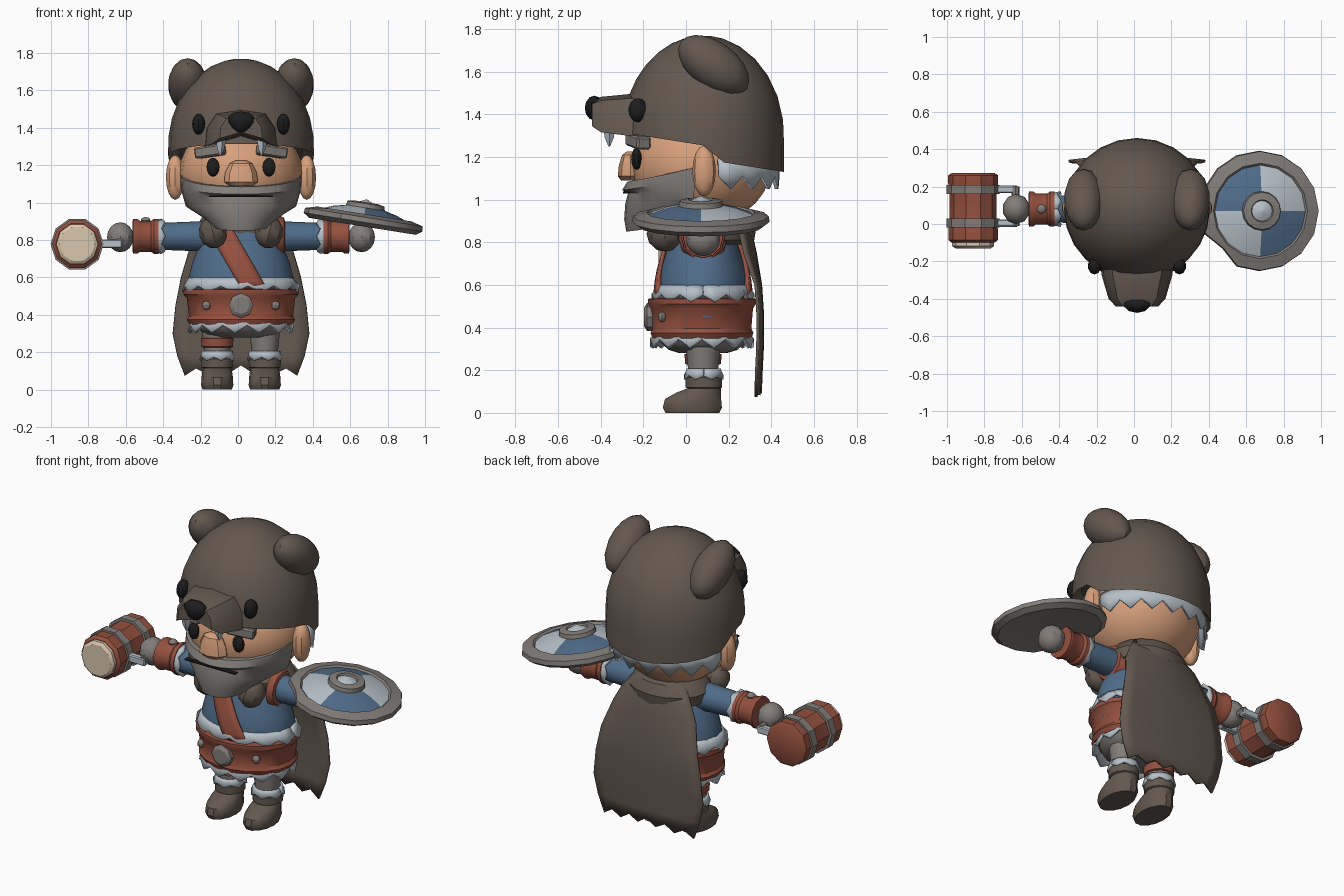
import bpy, bmesh, math
from math import sin, cos, pi, radians, sqrt

if "Cube" in bpy.data.objects:
    bpy.data.objects.remove(bpy.data.objects["Cube"])

CX = 0.016          # sideways shift of the whole figure
COLOURS = {
    "brown_fur": (.125, .098, .078), "blue_cloth": (.08, .15, .25),
    "red_leather": (.30, .08, .05), "skin": (.68, .35, .20),
    "grey": (.225, .205, .19), "pale_fur": (.47, .53, .58),
    "cream": (.70, .57, .43), "black": (.012, .012, .013),
}
MATS = {}
for key, col in COLOURS.items():
    MATS[key] = bpy.data.materials.new(key)
    MATS[key].diffuse_color = (*col, 1)


def finish(name, bm, mat, loc=(0, 0, 0), rot=(0, 0, 0), solid=0):
    bmesh.ops.recalc_face_normals(bm, faces=bm.faces)
    me = bpy.data.meshes.new(name)
    bm.to_mesh(me)
    bm.free()
    me.materials.append(MATS[mat])
    ob = bpy.data.objects.new(name, me)
    ob.location = (loc[0] + CX, loc[1], loc[2])
    ob.rotation_euler = [radians(r) for r in rot]
    bpy.context.collection.objects.link(ob)
    if solid:
        m = ob.modifiers.new("thickness", 'SOLIDIFY')
        m.thickness, m.offset = solid, 0
    return ob


def grid(name, rows, mat, closed=False, caps=False, **kw):
    bm = bmesh.new()
    vs = [[bm.verts.new(p) for p in row] for row in rows]
    n = len(rows[0])
    for a, b in zip(vs, vs[1:]):
        for i in range(n if closed else n - 1):
            j = (i + 1) % n
            bm.faces.new((a[i], a[j], b[j], b[i]))
    if caps:
        bm.faces.new(vs[0])
        bm.faces.new(vs[-1])
    return finish(name, bm, mat, **kw)


def loft(name, prof, mat, n=12, caps=True, **kw):
    """Stack of ellipses: (z, rx, ry, centre y)."""
    rows = []
    for p in prof:
        z, rx = p[0], p[1]
        ry = p[2] if len(p) > 2 else rx
        cy = p[3] if len(p) > 3 else 0
        rows.append([(rx * cos(2 * pi * i / n), cy + ry * sin(2 * pi * i / n), z) for i in range(n)])
    return grid(name, rows, mat, closed=True, caps=caps, **kw)


def ball(name, loc, size, mat, seg=12, rings=8, rot=(0, 0, 0), taper=0):
    bm = bmesh.new()
    bmesh.ops.create_uvsphere(bm, u_segments=seg, v_segments=rings, radius=1)
    for v in bm.verts:
        v.co.x *= 1 + taper * v.co.z
        v.co = [c * s for c, s in zip(v.co, size)]
    return finish(name, bm, mat, loc, rot)


def box(name, loc, size, mat, rot=(0, 0, 0)):
    bm = bmesh.new()
    bmesh.ops.create_cube(bm, size=1)
    for v in bm.verts:
        v.co = [c * s for c, s in zip(v.co, size)]
    bmesh.ops.bevel(bm, geom=bm.edges[:], offset=min(size) * .15, segments=1, affect='EDGES')
    return finish(name, bm, mat, loc, rot)


def fur(name, loc, rx, ry, top, hi, lo, n, arc=(0, 360), flare=1.08, **kw):
    """Zigzag trim hanging from a ring."""
    rows = [[], [], []]
    for i in range(n * 2 + 1):
        a = radians(arc[0] + (arc[1] - arc[0]) * i / (2 * n))
        for r, (k, z) in enumerate(((.95, top), (1, (top + hi) / 2), (flare, (hi, lo)[i % 2]))):
            rows[r].append((rx * k * cos(a), ry * k * sin(a), z))
    return grid(name, rows, "pale_fur", loc=loc, solid=.018, **kw)


# --- bear hood with a rim that drops towards the back
def rim(s):
    return 1.255 - .06 * s if s < 0 else max(1.19 - .06 * s, 1.255 - .35 * s)


rows, N = [], 24
for k in range(-1, 9):
    row = []
    for i in range(N):
        a = 2 * pi * i / N
        z0 = rim(sin(a))
        z = z0 + (1.768 - z0) * sin(min(max(k, 0) / 8, .985) * pi / 2)
        r = sqrt(max(0, 1 - max(0, (z - 1.3) / .47) ** 2))
        if k < 0:
            z, r = z0 + .07, .86
        row.append((.39 * r * cos(a), .08 + .38 * r * sin(a), z))
    rows.append(row)
grid("hood", rows, "brown_fur", closed=True, caps=True)

half = [(.19, 1.30), (.18, 1.40), (.13, 1.475)]
section = [(-x, z) for x, z in half] + [(0, 1.495)] + half[::-1] + [(0, 1.355)]
grid("hood_muzzle", [[(x * k, y, 1.41 + (z - 1.41) * kz) for x, z in section]
                     for y, k, kz in ((-.15, 1.05, 1), (-.27, 1, 1), (-.40, .8, .85), (-.44, .6, .6))],
     "brown_fur", closed=True, caps=True)
ball("hood_nose", (0, -.43, 1.43), (.07, .045, .058), "black", 10, 6, taper=.4)
fur("hood_fur_lining", (0, .08, 0), .36, .35, 1.19, 1.11, 1.05, 8, (12, 168), 1.0)

# --- head and face
ball("head", (0, .07, 1.16), (.33, .33, .28), "skin", 20, 14)
loft("nose", [(1.09, .06, .045), (1.11, .09, .06), (1.16, .085, .055), (1.21, .06, .04), (1.225, .03, .02)],
     "skin", 8, loc=(0, -.26, 0))
for s in (-1, 1):
    ball("hood_ear", (s * .285, .13, 1.63), (.105, .19, .11), "brown_fur", 14, 10, (-36, 0, 0))
    ball("hood_eye", (s * .227, -.225, 1.42), (.036, .045, .056), "black", 10, 8)
    ball("ear", (s * .352, .085, 1.135), (.052, .055, .12), "skin", 10, 8)
    ball("eye", (s * .15, -.232, 1.19), (.036, .025, .05), "black", 10, 8)
    box("eyebrow", (s * .165, -.225, 1.275), (.16, .07, .06), "grey", (0, s * 8, s * 22))
    loft("fang", [(1.25, .004), (1.29, .022), (1.345, .032)], "pale_fur", 5, loc=(s * .11, -.36, 0))

# --- beard: wraps the jaw, steps in under the moustache, then narrows to the chin
rows = []
for zc, zs, rx, yf, ys in ((1.09, 1.165, .30, -.22, .04), (1.085, 1.15, .325, -.275, .04),
                           (1.045, 1.10, .322, -.30, .04), (1.03, 1.05, .315, -.272, .04),
                           (.98, .98, .295, -.285, .03), (.91, .93, .215, -.29, -.04),
                           (.85, .87, .14, -.28, -.14), (.88, .92, .1, -.12, -.05)):
    rows.append([(rx * sin(t * pi / 2), ys + (yf - ys) * cos(t * pi / 2), zc + (zs - zc) * t * t)
                 for t in [i / 7 for i in range(-7, 8)]])
grid("beard", rows, "grey")
box("mouth_line", (0, -.281, 1.034), (.34, .03, .008), "black")

# --- torso, collar and cape
TORSO = [(.45, .285), (.6, .28), (.68, .26), (.76, .228), (.84, .19), (.92, .14), (.97, .12)]
loft("tunic", [(z, r, r * .76) for z, r in TORSO], "blue_cloth", 18, loc=(0, .08, 0))
loft("fur_collar", [(.79, .18, .15), (.81, .235, .19), (.87, .245, .2), (.93, .2, .17), (.95, .15, .13)],
     "brown_fur", 16, loc=(0, .13, 0))
for s in (-1, 1):
    ball("collar_tuft", (s * .15, -.10, .84), (.075, .085, .085), "brown_fur", 8, 6, (0, s * 15, 0))


def torso_r(z):
    for (z0, r0), (z1, r1) in zip(TORSO, TORSO[1:]):
        if z <= z1:
            return r0 + (r1 - r0) * (z - z0) / (z1 - z0)


# diagonal sash, front and back
for side, name in ((-1, "sash_front"), (1, "sash_back")):
    rows = []
    for k in range(9):
        z = .54 + k * .042
        r = torso_r(z) + .012
        row = []
        for j in range(-2, 3):
            x = .085 - .57 * (z - .54) + j * .034 - .016
            row.append((x, .08 + side * .76 * r * sqrt(max(0, 1 - (x / r) ** 2)), z))
        rows.append(row)
    grid(name, rows, "red_leather", solid=.018)

cape = []
for z, w, y in ((.92, .17, .27), (.84, .23, .305), (.75, .275, .325), (.6, .32, .35),
                (.45, .35, .36), (.3, .365, .358), (.18, .34, .352), (.1, .30, .35)):
    row = []
    for i in range(-5, 6):
        t = i / 5
        jag = (.03 if i % 2 == 0 else -.005) if z < .11 else 0
        row.append((w * t, y - (.05 if z > .7 else .022) * t * t, z + jag - (.02 if z < .11 else 0) * abs(t)))
    cape.append(row)
grid("cape", cape, "brown_fur", solid=.014)

# --- belt, trims and skirt
loft("belt", [(.36, .25, .21), (.35, .275, .235), (.375, .29, .245), (.395, .278, .235), (.49, .29, .243),
              (.51, .308, .256), (.535, .308, .256), (.54, .27, .22)], "red_leather", 18, loc=(0, .075, 0))
fur("tunic_hem_fur", (0, .08, 0), .285, .218, .595, .555, .52, 13)
fur("skirt_fur", (0, .075, 0), .255, .22, .38, .345, .305, 13)
loft("skirt", [(.28, .13, .11), (.295, .19, .16), (.33, .235, .2), (.39, .26, .22)], "grey", 16, loc=(0, .08, 0))
loft("belt_buckle", [(-.03, .066), (.012, .066), (.026, .045)], "grey", 8, loc=(0, -.17, .45), rot=(90, 0, 0))
for s in (-1, 1):
    ball("belt_stud", (s * .185, -.112, .45), (.024, .02, .024), "grey", 8, 6)

# --- legs and boots
for s in (-1, 1):
    x = s * .127
    loft("leg", [(.15, .066), (.22, .072), (.3, .08), (.36, .085)], "grey", 12, loc=(x, .08, 0))
    loft("boot", [(0, .078, .13, .03), (.025, .086, .142, .03), (.065, .084, .135, .033), (.095, .08, .108, .06),
                  (.115, .074, .08, .085), (.12, .085, .087, .083), (.165, .086, .087, .083), (.17, .07, .07, .083)],
         "brown_fur", 14, loc=(x, 0, 0))
    fur("boot_fur", (x, .083, 0), .078, .078, .205, .175, .155, 7, flare=1.12)
loft("garter", [(.225, .07), (.23, .084), (.275, .087), (.28, .07)], "red_leather", 12, loc=(-.127, .08, 0))

# --- arms, cuffs and fists
for s in (-1, 1):
    turn = (0, s * 90, 0)
    at = (0, .08, .82)
    loft("sleeve", [(.1, .085), (.22, .08), (.43, .072)], "blue_cloth", 12, loc=at, rot=turn)
    fur("sleeve_fur", at, .08, .08, .455, .425, .405, 6, rot=turn)
    loft("cuff", [(.44, .075), (.442, .094), (.465, .094), (.48, .083), (.54, .083), (.555, .093),
                  (.578, .093), (.58, .07)], "red_leather", 12, loc=at, rot=turn)
    ball("cuff_stud", (s * .51, .08, .905), (.026, .026, .018), "grey", 8, 6)
    ball("fist", (s * .645, .08, .815), (.075, .08, .08), "grey", 10, 8)
loft("shoulder_strap", [(.19, .105), (.195, .115), (.23, .1), (.235, .08)], "red_leather", 12,
     loc=(0, .08, .82), rot=(0, 90, 0))

# --- mallet, its axis running front to back
HX, HZ, LIE = -.876, .778, (-90, 0, 0)
loft("mallet_head", [(-.10, .115), (-.085, .133), (-.03, .133), (0, .126), (.18, .126), (.22, .134), (.26, .134),
                     (.272, .115)], "red_leather", 10, loc=(HX, 0, HZ), rot=LIE)
for y in (.005, .185):
    loft("mallet_band", [(-.025, .12), (-.024, .142), (.024, .142), (.025, .12)], "grey", 10,
         loc=(HX, y, HZ), rot=LIE)
    box("mallet_bracket", (-.70, y, .78), (.13, .04, .045), "pale_fur")
loft("mallet_face", [(-.13, .095), (-.118, .112), (-.09, .112)], "cream", 10, loc=(HX, 0, HZ), rot=LIE)
loft("mallet_grip", [(-.01, .022), (.2, .022)], "grey", 8, loc=(-.65, 0, .79), rot=LIE)

# --- round shield, tilted outwards, with quartered colours and a chipped rim
shield = loft("shield", [(-.02, .03), (-.025, .22), (-.035, .29), (-.012, .322), (.015, .318), (.032, .255), (.022, .245),
                         (.05, .17), (.065, .105), (.088, .1), (.095, .06), (.085, .055), (.11, .004)],
              "grey", 16, loc=(.655, .07, .908), rot=(0, 9, 0))
for extra in ("blue_cloth", "pale_fur"):
    shield.data.materials.append(MATS[extra])
for f in shield.data.polygons:
    c = f.center
    r = sqrt(c.x ** 2 + c.y ** 2)
    if c.z > .015 and .11 < r < .243:
        f.material_index = 1 if c.x * c.y < 0 else 2
    elif c.z > .08 and r < .05:
        f.material_index = 2
for v in shield.data.vertices:
    if v.co.xy.length > .28 and abs(math.atan2(v.co.y, v.co.x) + 3 * pi / 4) < .1:
        v.co.x *= .88
        v.co.y *= .88

# --- smooth shading with hard edges kept
for ob in bpy.data.objects:
    ob.select_set(True)
    bpy.context.view_layer.objects.active = ob
bpy.ops.object.shade_smooth_by_angle(angle=radians(35))

for m in bpy.data.materials:
    if m.users and not m.is_grease_pencil:
        m.use_nodes = True
        m.node_tree.nodes["Principled BSDF"].inputs["Base Color"].default_value = m.diffuse_color
